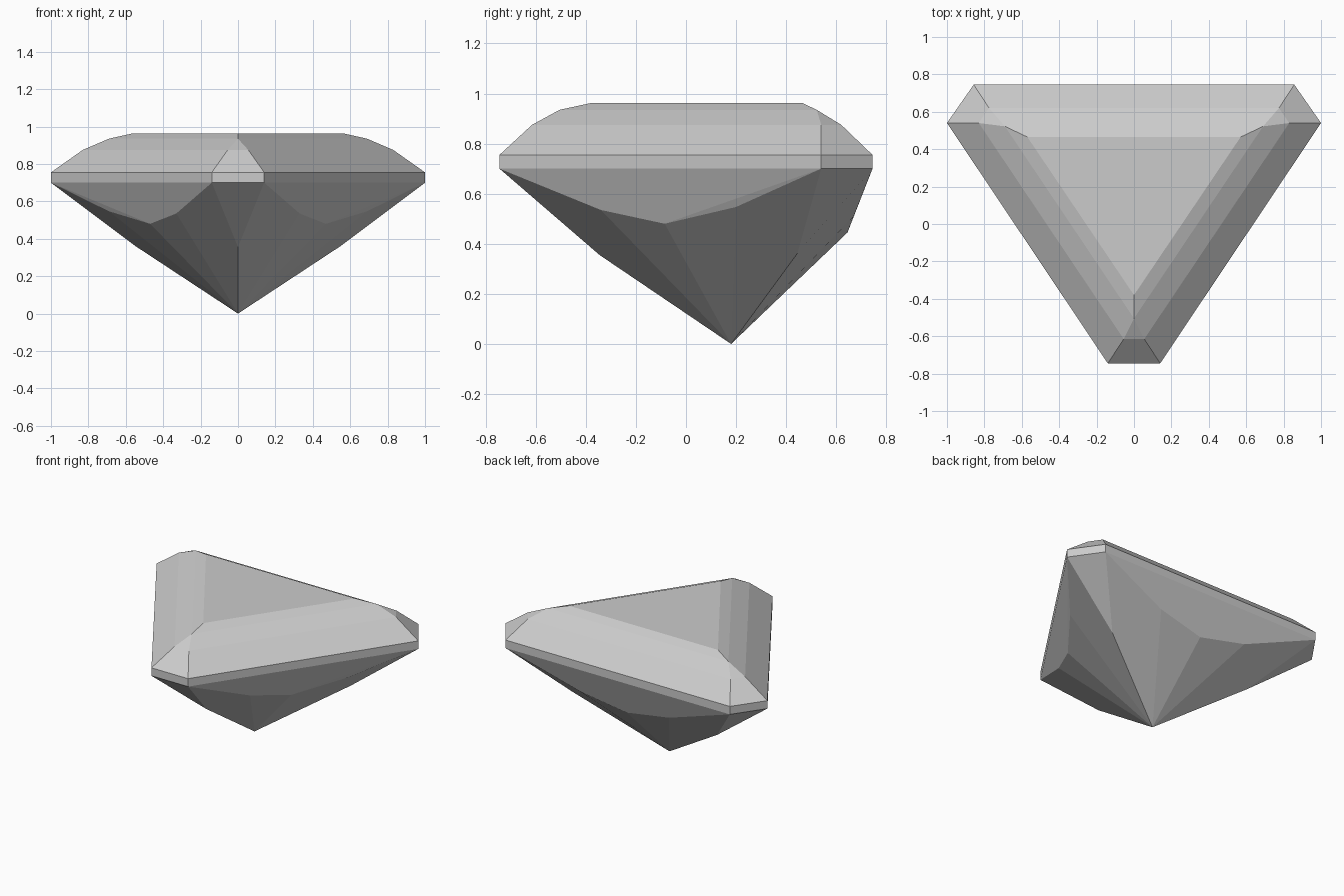
import bpy
import bmesh
import math

cube = bpy.data.objects.get("Cube")
if cube:
    bpy.data.objects.remove(cube, do_unlink=True)

# Gem colour
stone = bpy.data.materials.new("pale grey stone")
stone.use_nodes = True
colour = (0.6, 0.6, 0.6, 1)
stone.diffuse_color = colour
stone.node_tree.nodes["Principled BSDF"].inputs["Base Color"].default_value = colour

# Right half of the girdle outline, used at its lower and upper edge
girdle = [(0.14, -0.745), (1.0, 0.54), (0.857, 0.745)]
corners = [(x, y, z) for x, y in girdle for z in (0.7, 0.755)]

# Stepped crown, ending in the triangular table
corners += [(0.055, -0.615, 0.875), (0.83, 0.54, 0.875), (0.775, 0.62, 0.875),
            (0, -0.505, 0.935), (0.69, 0.522, 0.935),
            (0, -0.38, 0.962), (0.57, 0.465, 0.962)]

# Pavilion: facet breaks under the long sides, then under the back
corners += [(0.33, -0.34, 0.535), (0.47, -0.085, 0.48), (0.69, 0.2, 0.547),
            (0.34, 0.67, 0.51), (0, 0.645, 0.445)]

# Pavilion: tips of the corner facets, and the bottom point
corners += [(0, -0.345, 0.355), (0.55, 0.445, 0.362), (0, 0.18, 0)]

# Mirror the corners and wrap them in flat facets
bm = bmesh.new()
for x, y, z in corners:
    for side in ((1, -1) if x else (1,)):
        bm.verts.new((side * x, y, z))
bmesh.ops.convex_hull(bm, input=bm.verts)
bmesh.ops.dissolve_limit(bm, angle_limit=math.radians(2),
                         verts=bm.verts, edges=bm.edges)
bmesh.ops.recalc_face_normals(bm, faces=bm.faces)

mesh = bpy.data.meshes.new("cut_gem")
bm.to_mesh(mesh)
bm.free()
mesh.materials.append(stone)
gem = bpy.data.objects.new("cut_gem", mesh)
bpy.context.collection.objects.link(gem)
